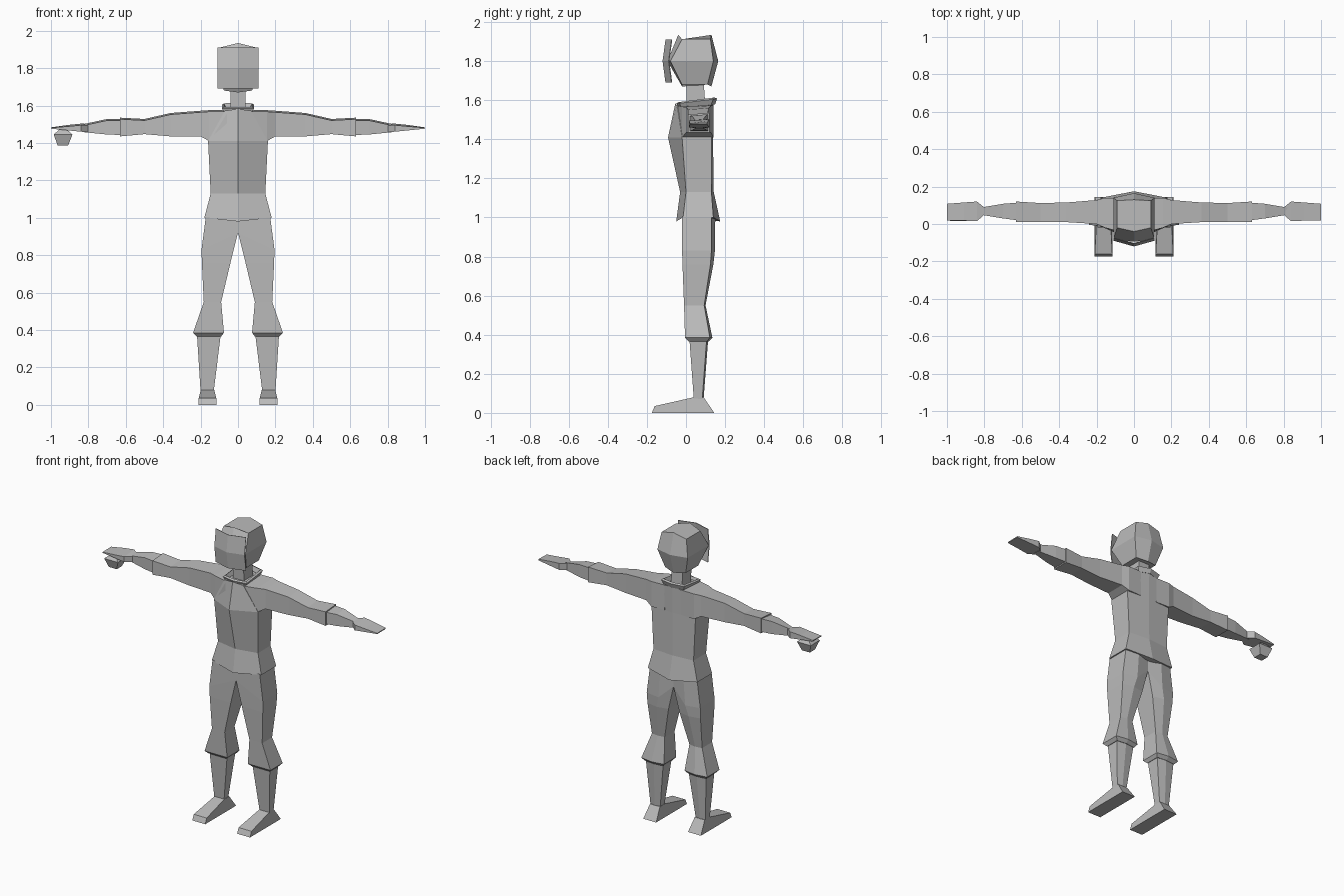
import bpy
import bmesh
from mathutils import Vector

cube = bpy.data.objects.get("Cube")
if cube:
    bpy.data.objects.remove(cube, do_unlink=True)

grey = bpy.data.materials.new("plain grey")
grey.use_nodes = True
colour = (0.5, 0.5, 0.5, 1)
grey.diffuse_color = colour
for node in grey.node_tree.nodes:
    if node.type == "BSDF_PRINCIPLED":
        node.inputs["Base Color"].default_value = colour
        node.inputs["Roughness"].default_value = 0.8


def finish(name, bm, mirror=False):
    """Turn a bmesh into a flat shaded object, optionally mirrored across x."""
    bmesh.ops.recalc_face_normals(bm, faces=bm.faces)
    mesh = bpy.data.meshes.new(name)
    bm.to_mesh(mesh)
    bm.free()
    mesh.materials.append(grey)
    obj = bpy.data.objects.new(name, mesh)
    bpy.context.scene.collection.objects.link(obj)
    if mirror:
        modifier = obj.modifiers.new("mirror", "MIRROR")
        modifier.use_clip = False
        modifier.use_mirror_merge = False
    return obj


def loft(name, rings, mirror=False, caps=True):
    """Skin a list of cross-sections with equal point counts."""
    bm = bmesh.new()
    loops = [[bm.verts.new(Vector(p)) for p in ring] for ring in rings]
    count = len(loops[0])
    for low, high in zip(loops, loops[1:]):
        for i in range(count):
            j = (i + 1) % count
            bm.faces.new((low[i], low[j], high[j], high[i]))
    if caps:
        bm.faces.new(loops[0])
        bm.faces.new(loops[-1])
    return finish(name, bm, mirror)


def body_ring(z, half, mid_front, front, back, mid_back, lift=0, tilt=0):
    """Symmetric six-sided section with ridges at centre front and back."""
    points = [(0, mid_front, z + lift), (half, front, z), (half, back, z),
              (0, mid_back, z + lift), (-half, back, z), (-half, front, z)]
    return [(x, y, h + tilt * y) for x, y, h in points]


def leg_ring(z, inner, outer, front, back, ridge, drop=0):
    """Five-sided section with a ridge down the back."""
    middle = (inner + outer) / 2
    return [(outer, front, z), (outer, back, z), (middle, ridge, z),
            (inner, back, z - drop), (inner, front, z - drop)]


def arm_ring(x, front, back, low, high, rise=0.008):
    """Four-sided section whose top climbs slightly to the back."""
    return [(x, front, low), (x, back, low),
            (x, back, high), (x, front, high - rise)]


def box_ring(z, inner, outer, front, back):
    return [(inner, front, z), (outer, front, z), (outer, back, z), (inner, back, z)]


# Head: faceted block with a ridge front and back
loft("head", [
    body_ring(1.68, 0.075, -0.02, -0.02, 0.11, 0.13, -0.01),
    body_ring(1.80, 0.11, -0.095, -0.08, 0.14, 0.165),
    body_ring(1.912, 0.09, -0.04, -0.02, 0.125, 0.13, 0.022),
])

# Face plate: thin sheet folded along its height and width
bm = bmesh.new()
rows = []
for z, y in ((1.69, -0.105), (1.80, -0.12), (1.91, -0.105)):
    rows.append([bm.verts.new((x, y + abs(x) * 0.28, z)) for x in (-0.11, 0, 0.11)])
for low, high in zip(rows, rows[1:]):
    for i in range(2):
        bm.faces.new((low[i], low[i + 1], high[i + 1], high[i]))
plate = finish("face_plate", bm)
solid = plate.modifiers.new("thickness", "SOLIDIFY")
solid.thickness = 0.004

# Neck and open collar
loft("neck", [
    box_ring(1.56, -0.04, 0.04, 0.005, 0.1),
    box_ring(1.70, -0.04, 0.04, 0.0, 0.09),
])
collar = loft("collar", [
    body_ring(1.567, 0.062, -0.025, -0.015, 0.12, 0.135, tilt=0.13),
    body_ring(1.595, 0.075, -0.035, -0.025, 0.13, 0.145, tilt=0.13),
], caps=False)
solid = collar.modifiers.new("thickness", "SOLIDIFY")
solid.thickness = 0.015

# Shirt body, from the dipping hem to the neckline
loft("shirt", [
    body_ring(1.0, 0.18, -0.05, -0.015, 0.14, 0.175, -0.02),
    body_ring(1.13, 0.146, -0.03, 0.0, 0.13, 0.142),
    body_ring(1.41, 0.16, -0.092, -0.02, 0.13, 0.138),
    body_ring(1.572, 0.07, -0.055, -0.045, 0.135, 0.142, 0.01),
])

# Sleeves
loft("sleeve", [
    arm_ring(0.06, -0.045, 0.137, 1.41, 1.575),
    arm_ring(0.155, -0.02, 0.14, 1.41, 1.575),
    arm_ring(0.20, 0.0, 0.128, 1.435, 1.572),
    arm_ring(0.36, 0.01, 0.115, 1.435, 1.56),
    arm_ring(0.50, 0.012, 0.112, 1.447, 1.528),
    arm_ring(0.63, 0.01, 0.12, 1.435, 1.535),
], mirror=True)

# Forearms tapering to the wrist
loft("forearm", [
    arm_ring(0.61, 0.018, 0.115, 1.442, 1.528),
    arm_ring(0.70, 0.03, 0.108, 1.445, 1.528),
    arm_ring(0.82, 0.05, 0.088, 1.457, 1.502),
], mirror=True)

# Flat mitten hands
loft("hand", [
    arm_ring(0.80, 0.05, 0.088, 1.458, 1.502),
    arm_ring(0.84, 0.015, 0.12, 1.46, 1.503),
    arm_ring(0.91, 0.018, 0.115, 1.467, 1.496),
    arm_ring(1.0, 0.02, 0.108, 1.476, 1.483, 0.002),
], mirror=True)

# Faceted lump under the right palm
loft("palm_lump", [
    box_ring(1.387, -0.965, -0.908, 0.035, 0.09),
    box_ring(1.445, -0.985, -0.885, 0.015, 0.11),
    box_ring(1.476, -0.95, -0.92, 0.04, 0.085),
])

# Trousers: legs meet at the crotch and flare below the knee
loft("trouser_leg", [
    leg_ring(1.005, 0, 0.172, -0.02, 0.13, 0.15),
    leg_ring(0.83, 0, 0.195, -0.02, 0.13, 0.148, drop=-0.09),
    leg_ring(0.76, 0.04, 0.193, -0.018, 0.125, 0.14),
    leg_ring(0.55, 0.09, 0.183, -0.01, 0.093, 0.1),
    leg_ring(0.385, 0.075, 0.24, -0.005, 0.122, 0.135),
    leg_ring(0.365, 0.09, 0.222, 0.015, 0.108, 0.115),
], mirror=True)

# Shins
loft("shin", [
    leg_ring(0.37, 0.093, 0.219, 0.018, 0.105, 0.113),
    leg_ring(0.07, 0.13, 0.2, 0.04, 0.083, 0.09),
], mirror=True)

# Wedge-shaped feet with a blunt toe
bm = bmesh.new()
profile = ((0.145, 0, 0.047), (0.09, 0.08, 0.036), (0.04, 0.08, 0.036),
           (-0.16, 0.035, 0.047), (-0.175, 0, 0.047))
sides = [[bm.verts.new((0.163 + s * w, y, z)) for y, z, w in profile] for s in (-1, 1)]
for side in sides:
    bm.faces.new(side)
for i in range(len(profile)):
    j = (i + 1) % len(profile)
    bm.faces.new((sides[0][i], sides[0][j], sides[1][j], sides[1][i]))
finish("foot", bm, mirror=True)
